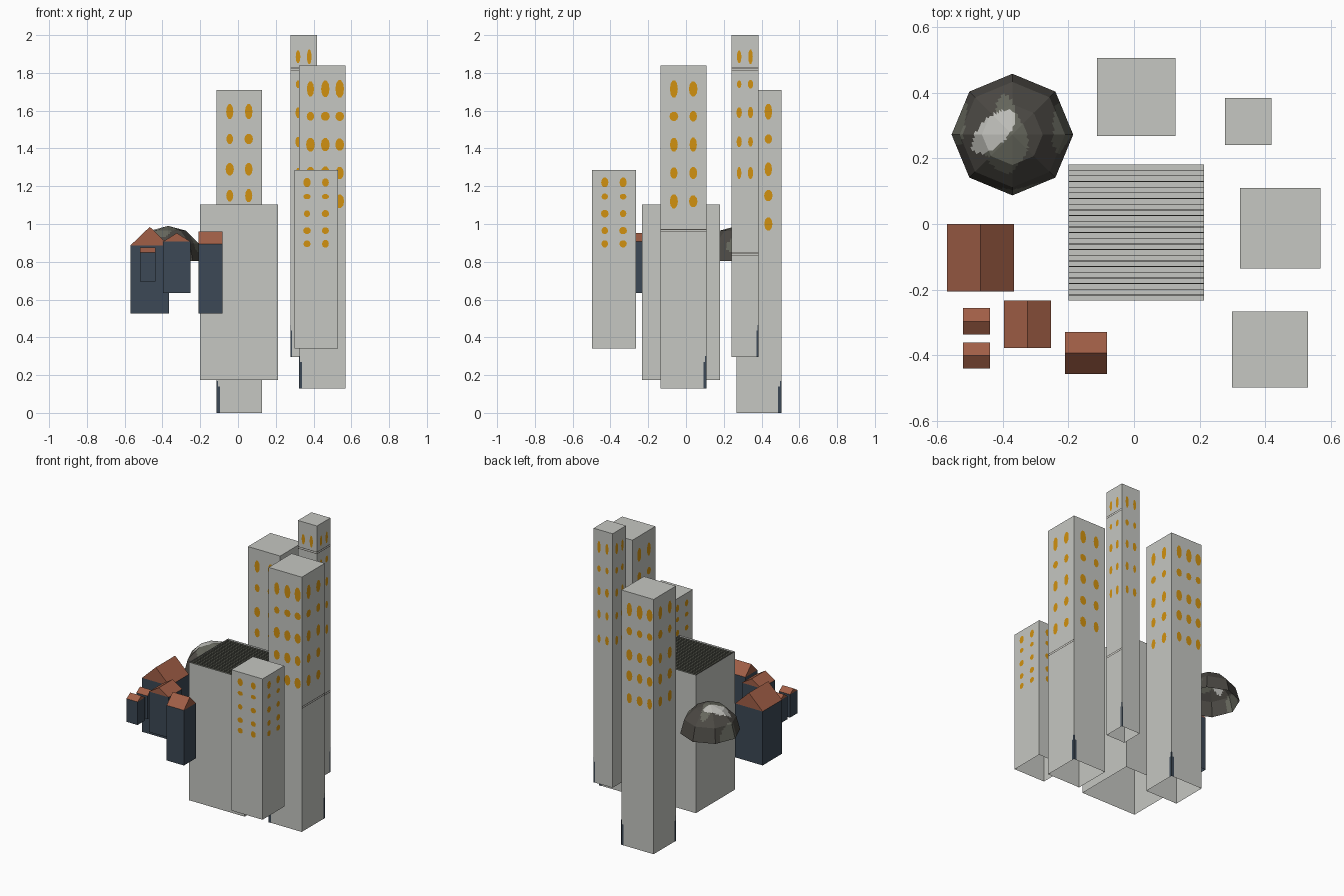
import bpy, bmesh, math, random
from mathutils import Vector

if "Cube" in bpy.data.objects:
    bpy.data.objects.remove(bpy.data.objects["Cube"])

random.seed(4)


def lin(c):
    return c / 12.92 if c <= 0.04045 else ((c + 0.055) / 1.055) ** 2.4


def material(name, r, g, b):
    m = bpy.data.materials.new(name)
    m.diffuse_color = (lin(r), lin(g), lin(b), 1)
    m.use_nodes = True
    m.node_tree.nodes["Principled BSDF"].inputs["Base Color"].default_value = m.diffuse_color
    return m


GREY = material("concrete grey", 0.775, 0.78, 0.76)
NAVY = material("slate navy", 0.235, 0.285, 0.335)
RED = material("terracotta", 0.63, 0.37, 0.275)
AMBER = material("window amber", 0.82, 0.57, 0.06)
DARK = material("dark stone", 0.295, 0.285, 0.265)
OLIVE = material("olive stone", 0.40, 0.405, 0.365)
PALE = material("pale stone", 0.75, 0.75, 0.73)


def make(name, bm, mats):
    me = bpy.data.meshes.new(name)
    bm.to_mesh(me)
    bm.free()
    for m in mats:
        me.materials.append(m)
    ob = bpy.data.objects.new(name, me)
    bpy.context.collection.objects.link(ob)
    return ob


def face(bm, pts, out, mat=0):
    f = bm.faces.new([bm.verts.new(p) for p in pts])
    f.normal_update()
    if f.normal.dot(Vector(out)) < 0:
        f.normal_flip()
    f.material_index = mat
    return f


def shell(bm, x0, x1, y0, y1, z0, z1, top=True):
    """Box walls with an open bottom."""
    c = [(x0, y0), (x1, y0), (x1, y1), (x0, y1)]
    lo = [bm.verts.new((*p, z0)) for p in c]
    hi = [bm.verts.new((*p, z1)) for p in c]
    for i in range(4):
        j = (i + 1) % 4
        bm.faces.new((lo[i], lo[j], hi[j], hi[i]))
    if top:
        bm.faces.new(hi)
    return hi


def solid(bm, x0, x1, y0, y1, z0, z1):
    hi = shell(bm, x0, x1, y0, y1, z0, z1)
    face(bm, [(x0, y0, z0), (x1, y0, z0), (x1, y1, z0), (x0, y1, z0)], (0, 0, -1))


SIDES = {"front": (0, -1, 0), "back": (0, 1, 0), "right": (1, 0, 0), "left": (-1, 0, 0)}
HEIGHTS = [1.0, 0.6, 0.8, 0.75, 0.8]


def tower(name, x0, x1, y0, y1, z0, z1, rows, size, three=None, bands=(), doors=True):
    bm = bmesh.new()
    shell(bm, x0, x1, y0, y1, z0, z1)
    make(name, bm, [GREY])
    cx, cy, w, d = (x0 + x1) / 2, (y0 + y1) / 2, x1 - x0, y1 - y0

    def at(side, u, z, off=0.0015):
        # u runs from -0.5 to 0.5 across the chosen wall
        nx, ny, _ = SIDES[side]
        if ny:
            return (cx + u * w, cy + ny * (d / 2 + off), z)
        return (cx + nx * (w / 2 + off), cy + u * d, z)

    def plate(bm, side, u0, u1, a, b, mat=0):
        face(bm, [at(side, u0, a), at(side, u1, a), at(side, u1, b), at(side, u0, b)], SIDES[side], mat)

    # rounded lit windows on every wall
    bm = bmesh.new()
    for side in SIDES:
        cols = [-0.21, 0.21]
        if side == three:
            cols = [-0.25, 0.07, 0.38] if side == "front" else [0.25, -0.07, -0.38]
        for z, k in zip(rows, HEIGHTS):
            for u in cols:
                ru = size[0] / 2 / w * random.uniform(0.85, 1.1)
                rz = size[1] / 2 * k * random.uniform(0.9, 1.1)
                face(bm, [at(side, u + ru * math.cos(t * math.pi / 5), z + rz * math.sin(t * math.pi / 5))
                          for t in range(10)], SIDES[side])
    make(name + "_windows", bm, [AMBER])

    # dark corner doors and thin ledge lines
    bm = bmesh.new()
    if doors:
        for side, s in (("front", -1), ("left", -1), ("back", 1), ("right", 1)):
            plate(bm, side, s * 0.43, s * 0.5, z0, z0 + 0.14)
            plate(bm, side, s * 0.47, s * 0.5, z0 + 0.14, z0 + 0.17)
    for side, z in bands:
        for dz in (-0.006, 0.006):
            plate(bm, side, -0.5, 0.5, z + dz - 0.002, z + dz + 0.002, 1)
    if bm.faces:
        make(name + "_doors_and_ledges", bm, [NAVY, DARK])
    else:
        bm.free()


tower("back_tower", -0.113, 0.126, 0.267, 0.505, 0, 1.71,
      [1.595, 1.45, 1.29, 1.15, 1.0], (0.042, 0.09), "back")
tower("slim_tower", 0.277, 0.418, 0.24, 0.383, 0.295, 2.0,
      [1.885, 1.74, 1.59, 1.435, 1.27], (0.026, 0.075), None,
      [("front", 1.82), ("right", 1.82), ("right", 0.84)])
tower("right_tower", 0.322, 0.568, -0.135, 0.109, 0.13, 1.84,
      [1.715, 1.57, 1.42, 1.27, 1.12], (0.044, 0.09), "front", [("right", 0.965)])
tower("front_tower", 0.298, 0.53, -0.497, -0.266, 0.34, 1.285,
      [1.22, 1.145, 1.055, 0.965, 0.895], (0.038, 0.05), doors=False)

# central hall with a shallow louvred roof
X0, X1, Y0, Y1, TOP = -0.2, 0.213, -0.233, 0.181, 1.102
bm = bmesh.new()
shell(bm, X0, X1, Y0, Y1, 0.175, TOP, top=False)
face(bm, [(X0, Y0, TOP - 0.02), (X1, Y0, TOP - 0.02), (X1, Y1, TOP - 0.02), (X0, Y1, TOP - 0.02)], (0, 0, 1))
make("central_hall", bm, [GREY])
bm = bmesh.new()
N = 24
for i in range(1, N):
    y = Y0 + (Y1 - Y0) * i / N
    solid(bm, X0 + 0.002, X1 - 0.002, y - 0.0012, y + 0.0012, TOP - 0.02, TOP - 0.001)
make("hall_roof_louvres", bm, [OLIVE])


# gabled houses
def house(name, x0, x1, y0, y1, z0, eave, ridge, along_y):
    bm = bmesh.new()
    shell(bm, x0, x1, y0, y1, z0, eave, top=False)
    make(name + "_walls", bm, [NAVY])
    bm = bmesh.new()
    a, b, c, d = [(x, y, eave) for x, y in ((x0, y0), (x1, y0), (x1, y1), (x0, y1))]
    if not along_y:
        a, b, c, d = b, c, d, a
    mid = lambda p, q: ((p[0] + q[0]) / 2, (p[1] + q[1]) / 2, ridge)
    r0, r1 = mid(a, b), mid(c, d)
    v = [bm.verts.new(p) for p in (a, b, c, d, r0, r1)]
    for ids in ((0, 1, 4), (2, 3, 5), (1, 2, 5, 4), (3, 0, 4, 5)):
        bm.faces.new([v[i] for i in ids])
    make(name + "_roof", bm, [RED])


house("large_house", -0.569, -0.365, -0.205, 0.0, 0.525, 0.887, 0.985, True)
house("middle_house", -0.396, -0.252, -0.377, -0.232, 0.635, 0.907, 0.952, True)
house("tall_house", -0.21, -0.082, -0.457, -0.329, 0.525, 0.895, 0.96, False)
house("small_house_front", -0.52, -0.438, -0.44, -0.36, 0.695, 0.85, 0.876, False)
house("small_house_back", -0.52, -0.438, -0.336, -0.256, 0.695, 0.85, 0.876, False)

# eight-sided open dome with mottled stone patches
C, R = Vector((-0.37, 0.272, 0.805)), 0.185
bm = bmesh.new()
rings = []
for k in range(3):
    e = math.radians(30 * k)
    rings.append([bm.verts.new(C + R * Vector((math.cos(e) * math.cos(t * math.pi / 4),
                                               math.cos(e) * math.sin(t * math.pi / 4), math.sin(e))))
                  for t in range(8)])
tip = bm.verts.new(C + Vector((0, 0, R)))
for t in range(8):
    n = (t + 1) % 8
    for k in range(2):
        bm.faces.new((rings[k][t], rings[k][n], rings[k + 1][n], rings[k + 1][t]))
    bm.faces.new((rings[2][t], rings[2][n], tip))
bmesh.ops.subdivide_edges(bm, edges=bm.edges[:], cuts=7, use_grid_fill=True)
for f in bm.faces:
    p = f.calc_center_median() - C
    u, v = (p.x + p.y) * 0.707, (p.y - p.x) * 0.707
    noise = math.sin(31 * p.x + 2) + math.sin(27 * p.y + 14 * p.z) + math.sin(25 * (p.x - p.z))
    if ((u + 0.035) / 0.085) ** 2 + ((v - 0.047) / 0.042) ** 2 < 1:
        f.material_index = 2
    else:
        f.material_index = 1 if noise > 0.5 else 0
make("dome", bm, [DARK, OLIVE, PALE])
